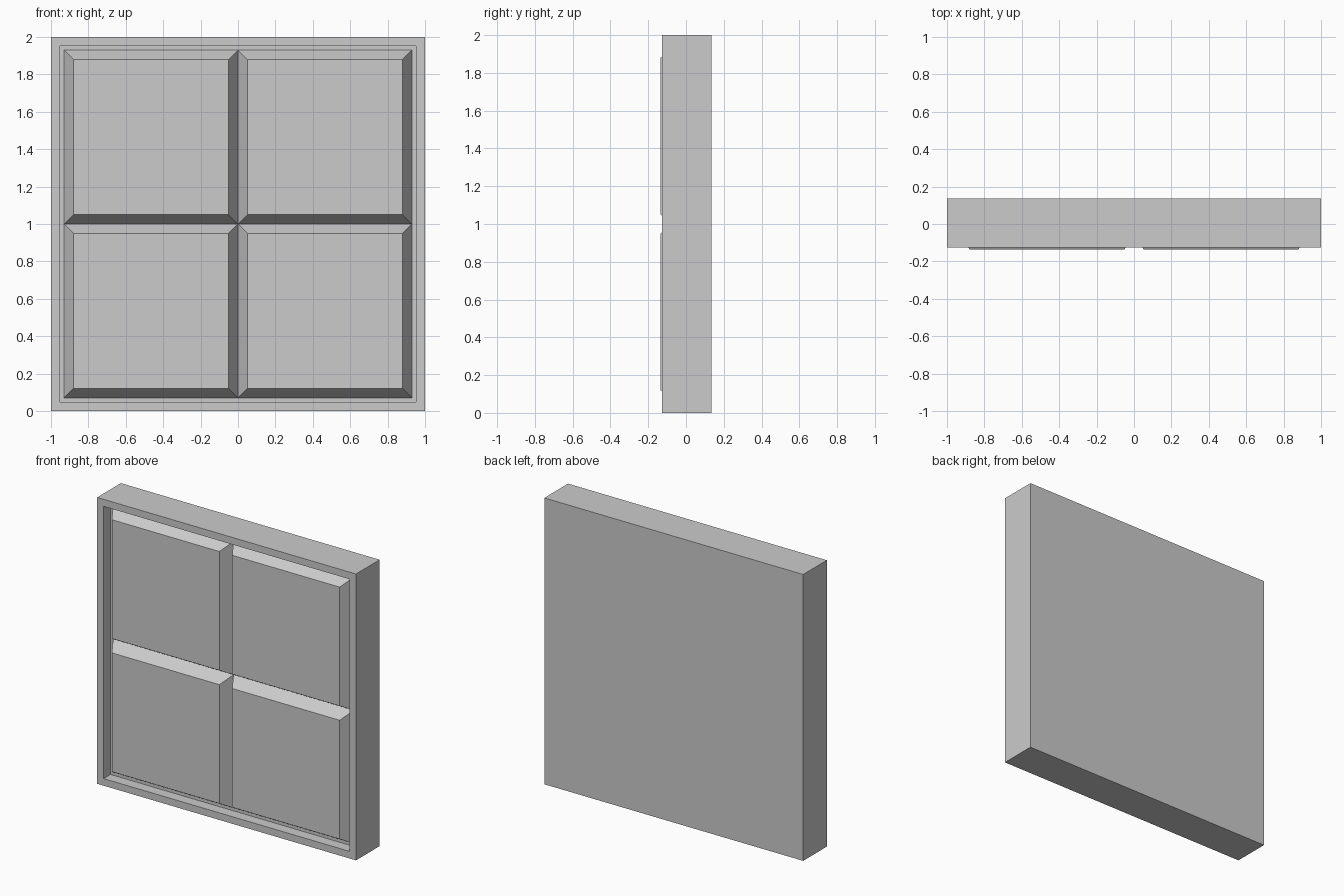
import bpy, bmesh
from mathutils import Vector

if "Cube" in bpy.data.objects:
    bpy.data.objects.remove(bpy.data.objects["Cube"])

BACK, RIM, FLOOR, FACE = 0.135, -0.126, -0.05, -0.135   # y levels
BORDER, SLOPE = 0.07, 0.05
HALF = (1 - BORDER) / 2                                 # half a panel's base width


def finish(bm, name):
    bmesh.ops.recalc_face_normals(bm, faces=bm.faces)
    mesh = bpy.data.meshes.new(name)
    bm.to_mesh(mesh)
    bm.free()
    obj = bpy.data.objects.new(name, mesh)
    bpy.context.collection.objects.link(obj)
    return obj


def box(size, centre):
    bm = bmesh.new()
    bmesh.ops.create_cube(bm, size=1)
    bmesh.ops.scale(bm, vec=Vector(size), verts=bm.verts)
    bmesh.ops.translate(bm, vec=Vector(centre), verts=bm.verts)
    front = min(bm.faces, key=lambda f: f.calc_center_median().y)
    return bm, front


# Frame: slab whose front is inset and pushed back into a square recess
bm, front = box((2, BACK - RIM, 2), (0, (BACK + RIM) / 2, 1))
bmesh.ops.inset_region(bm, faces=[front], thickness=BORDER)
bmesh.ops.inset_region(bm, faces=[front], thickness=0)
bmesh.ops.translate(bm, vec=Vector((0, FLOOR - RIM, 0)), verts=front.verts)
finish(bm, "frame")

# Four raised panels with sloped edges, meeting in V grooves
for row, z in (("lower", 1 - HALF), ("upper", 1 + HALF)):
    for side, x in (("left", -HALF), ("right", HALF)):
        bm, front = box((2 * HALF, FLOOR - FACE, 2 * HALF), (x, (FLOOR + FACE) / 2, z))
        for v in front.verts:
            v.co.x -= SLOPE if v.co.x > x else -SLOPE
            v.co.z -= SLOPE if v.co.z > z else -SLOPE
        finish(bm, f"{row}_{side}_panel")
